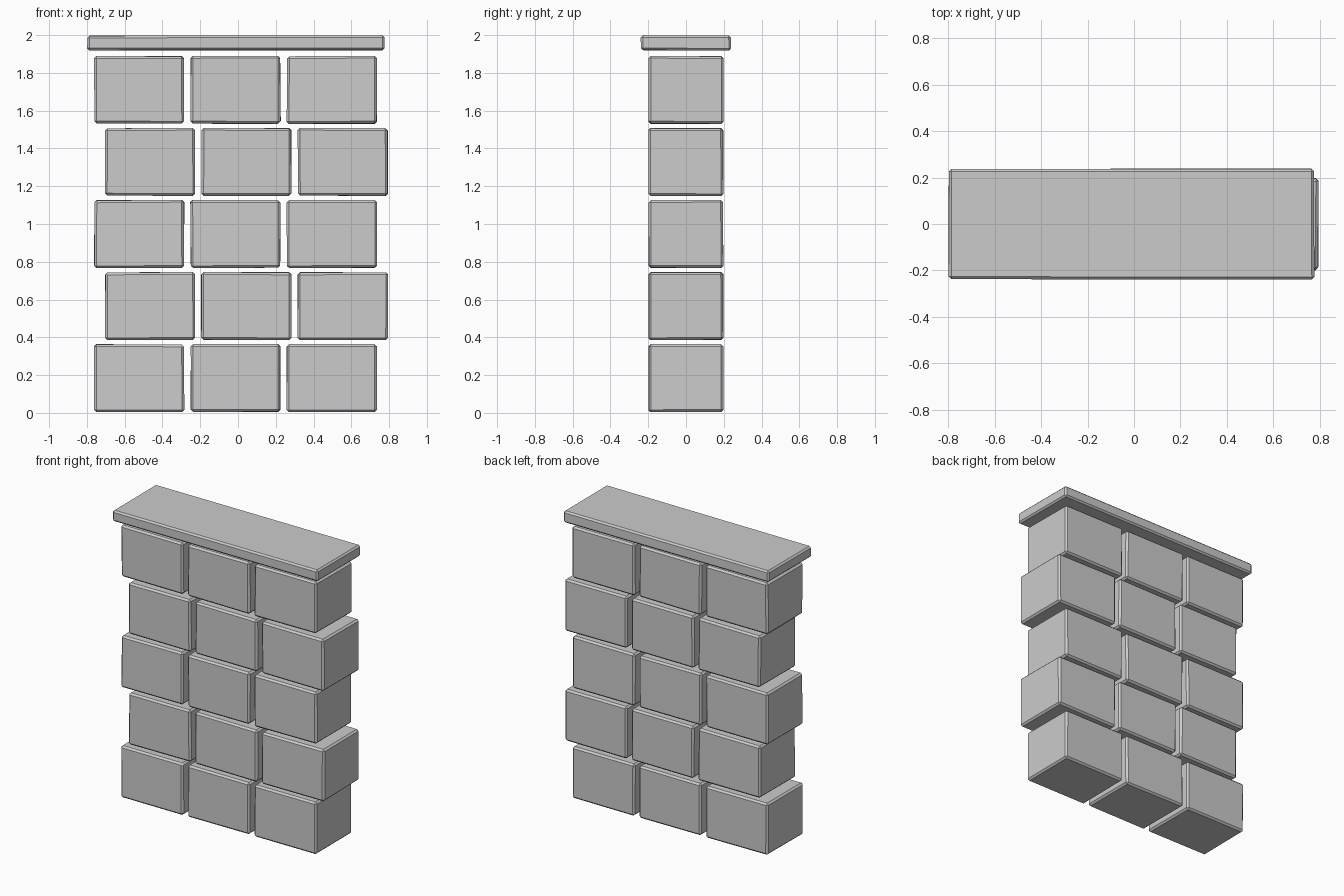
import bpy, bmesh, random
from mathutils import Vector

if "Cube" in bpy.data.objects:
    bpy.data.objects.remove(bpy.data.objects["Cube"])

random.seed(4)


def stone(name, lo, hi, bevel, jitter):
    """Chamfered block between two corners, with slightly uneven corners."""
    lo, hi = Vector(lo), Vector(hi)
    size, mid = hi - lo, (lo + hi) / 2
    bm = bmesh.new()
    bmesh.ops.create_cube(bm, size=1)
    for v in bm.verts:
        p = [v.co[i] * size[i] + mid[i] for i in range(3)]
        # corners only move inwards, so the outer size is kept
        v.co = [p[i] - (1 if v.co[i] > 0 else -1) * random.uniform(0, jitter)
                for i in range(3)]
    bmesh.ops.bevel(bm, geom=bm.edges[:], offset=bevel, segments=1,
                    profile=0.5, affect='EDGES')
    bmesh.ops.recalc_face_normals(bm, faces=bm.faces[:])
    mesh = bpy.data.meshes.new(name)
    bm.to_mesh(mesh)
    bm.free()
    obj = bpy.data.objects.new(name, mesh)
    bpy.context.collection.objects.link(obj)
    return obj


# Staggered courses of blocks with open joints
for row in range(5):
    z = 0.003 + row * 0.3815
    shift = 0.058 if row % 2 else 0.0
    for col in range(3):
        x = -0.763 + shift + col * 0.51
        stone(f"block_{row + 1}_{col + 1}", (x, -0.2, z),
              (x + 0.48, 0.199, z + 0.362), 0.012, 0.004)

# Coping slab on top
stone("coping_slab", (-0.80, -0.24, 1.917), (0.778, 0.24, 2.0), 0.011, 0.004)
